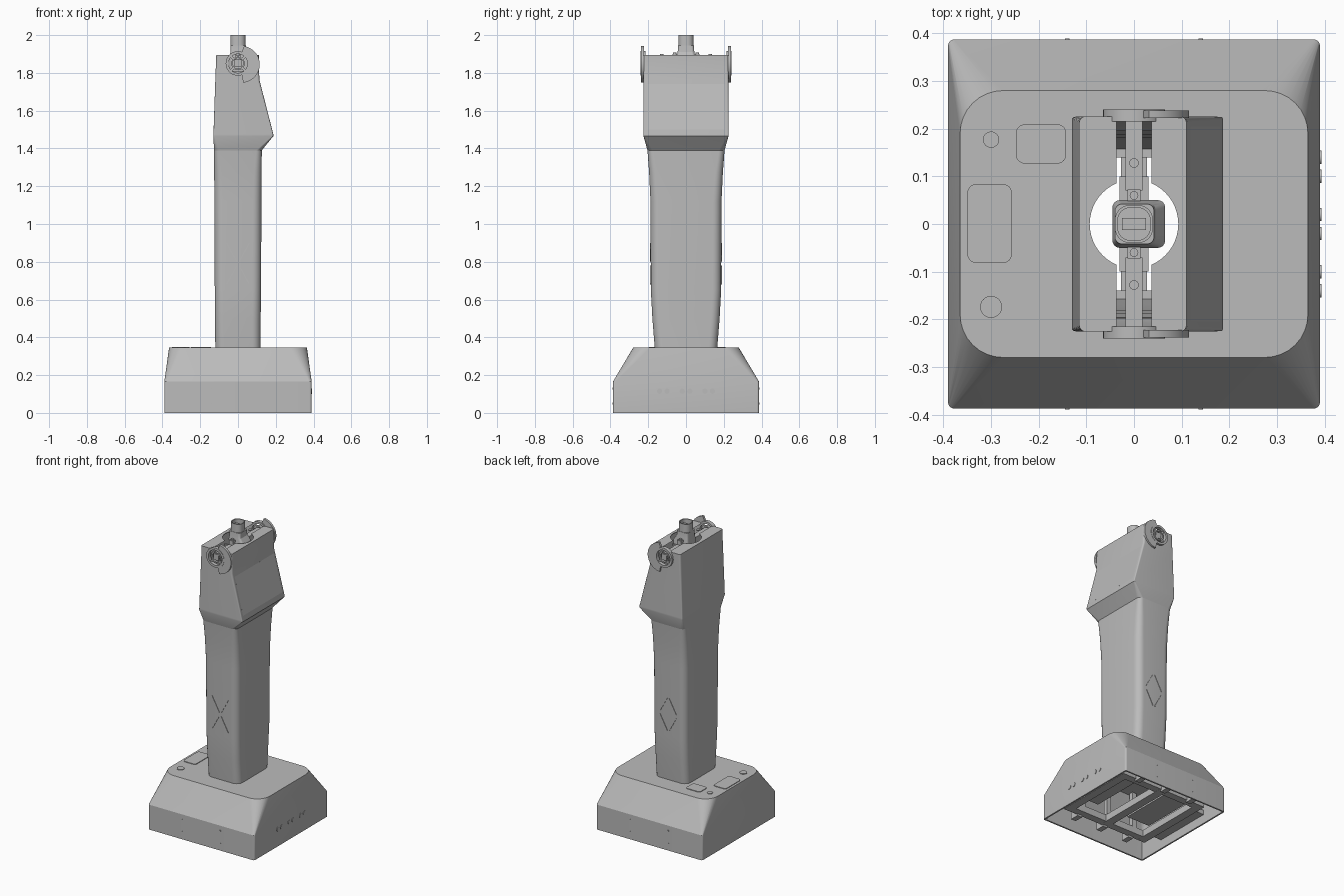
import bpy, bmesh, math
from mathutils import Vector, Matrix

if "Cube" in bpy.data.objects:
    bpy.data.objects.remove(bpy.data.objects["Cube"], do_unlink=True)

grey = bpy.data.materials.new("plain_grey")
grey.use_nodes = True
grey.diffuse_color = (0.5, 0.5, 0.5, 1)
grey.node_tree.nodes["Principled BSDF"].inputs["Base Color"].default_value = (0.5, 0.5, 0.5, 1)


def make(name, bm):
    bmesh.ops.recalc_face_normals(bm, faces=bm.faces)
    mesh = bpy.data.meshes.new(name)
    bm.to_mesh(mesh)
    bm.free()
    mesh.materials.append(grey)
    ob = bpy.data.objects.new(name, mesh)
    bpy.context.collection.objects.link(ob)
    return ob


def activate(ob):
    bpy.ops.object.select_all(action="DESELECT")
    ob.select_set(True)
    bpy.context.view_layer.objects.active = ob


def smooth(ob):
    activate(ob)
    bpy.ops.object.shade_smooth_by_angle(angle=math.radians(25))
    return ob


def ring(x0, x1, hy, r, z, n=8):
    """Rounded rectangle outline at height z."""
    corners = [(x1 - r, hy - r), (x0 + r, hy - r), (x0 + r, r - hy), (x1 - r, r - hy)]
    pts = []
    for q, (cx, cy) in enumerate(corners):
        for i in range(n + 1):
            a = math.pi / 2 * (q + i / n)
            pts.append((cx + r * math.cos(a), cy + r * math.sin(a), z))
    return pts


def loft(name, sections, cap_top=False, cap_bottom=False, wall=0):
    bm = bmesh.new()
    rows = [[bm.verts.new(p) for p in ring(*s)] for s in sections]
    n = len(rows[0])
    for a, b in zip(rows, rows[1:]):
        for i in range(n):
            bm.faces.new((a[i], a[(i + 1) % n], b[(i + 1) % n], b[i]))
    if cap_top:
        bm.faces.new(rows[-1])
    if cap_bottom:
        bm.faces.new(rows[0])
    ob = make(name, bm)
    if wall:
        mod = ob.modifiers.new("wall", "SOLIDIFY")
        mod.thickness, mod.offset = wall, -1
        activate(ob)
        bpy.ops.object.modifier_apply(modifier="wall")
    return ob


def box(name, centre, size, rot_y=0):
    bm = bmesh.new()
    m = Matrix.Translation(centre) @ Matrix.Rotation(rot_y, 4, "Y") @ Matrix.Diagonal((*size, 1))
    bmesh.ops.create_cube(bm, size=1, matrix=m)
    return make(name, bm)


def cylinder(name, centre, r, depth, axis="Z", n=32):
    bm = bmesh.new()
    rot = {"Z": Matrix(), "X": Matrix.Rotation(math.pi / 2, 4, "Y"),
           "Y": Matrix.Rotation(math.pi / 2, 4, "X")}[axis]
    bmesh.ops.create_cone(bm, cap_ends=True, segments=n, radius1=r, radius2=r, depth=depth,
                          matrix=Matrix.Translation(centre) @ rot)
    return smooth(make(name, bm))


def prism(name, outer, inner, y0, y1, closed):
    """Band between two outlines in the xz plane, extruded along y."""
    bm = bmesh.new()
    grid = [[bm.verts.new((x, y, z)) for x, z in pts]
            for pts, y in ((outer, y0), (outer, y1), (inner, y1), (inner, y0))]
    n = len(outer)
    for k in range(4):
        a, b = grid[k], grid[(k + 1) % 4]
        for i in range(n if closed else n - 1):
            j = (i + 1) % n
            bm.faces.new((a[i], a[j], b[j], b[i]))
    if not closed:
        for i in (0, n - 1):
            bm.faces.new([g[i] for g in grid])
    return smooth(make(name, bm))


def arc(cx, cz, r, a0, a1, n):
    angles = [math.radians(a0 + (a1 - a0) * i / (n - 1)) for i in range(n)]
    return [(cx + r * math.cos(a), cz + r * math.sin(a)) for a in angles]


def cut(ob, cutter):
    mod = ob.modifiers.new("cut", "BOOLEAN")
    mod.operation, mod.solver, mod.object = "DIFFERENCE", "EXACT", cutter
    activate(ob)
    bpy.ops.object.modifier_apply(modifier="cut")
    bpy.data.objects.remove(cutter, do_unlink=True)


# Base housing, hollow and open underneath
base = loft("base_housing", [(-0.39, 0.39, 0.387, 0.012, 0), (-0.39, 0.39, 0.387, 0.012, 0.165),
                             (-0.365, 0.365, 0.28, 0.09, 0.345)], cap_top=True, wall=0.01)
cut(base, box("base_cutter", (0, 0, 0.34), (0.2, 0.28, 0.1)))
smooth(base)

# Hollow column
smooth(loft("column", [(-0.12, 0.12, 0.165, 0.045, 0.34), (-0.122, 0.12, 0.178, 0.045, 0.5),
                       (-0.123, 0.122, 0.186, 0.045, 0.65), (-0.125, 0.124, 0.188, 0.045, 1.12),
                       (-0.126, 0.125, 0.195, 0.04, 1.27),
                       (-0.127, 0.126, 0.204, 0.03, 1.39)], wall=0.008))

# Head with a sloped right face, open at the top and both sides
head = loft("head", [(-0.127, 0.126, 0.204, 0.03, 1.39), (-0.13, 0.187, 0.225, 0.006, 1.465),
                     (-0.13, 0.187, 0.225, 0.006, 1.475), (-0.12, 0.113, 0.226, 0.012, 1.765),
                     (-0.115, 0.11, 0.226, 0.014, 1.895)], cap_top=True, wall=0.006)
cut(head, cylinder("top_cutter", (0, 0, 1.9), 0.093, 0.06, n=48))
cut(head, cylinder("side_cutter", (0, 0, 1.85), 0.058, 0.6, "Y", 40))
smooth(head)
box("sloped_face_panel", (0.148, 0, 1.62), (0.004, 0.41, 0.25), -math.atan2(0.074, 0.29))

# Pivot rings, spokes and crescent hooks on both sides of the head
for side, s in (("front", -1), ("back", 1)):
    prism(side + "_pivot_ring", arc(0, 1.85, 0.065, 0, 350, 36), arc(0, 1.85, 0.05, 0, 350, 36),
          s * 0.215, s * 0.24, True)
    prism(side + "_pivot_inner_ring", arc(0, 1.85, 0.036, 0, 350, 36),
          arc(0, 1.85, 0.028, 0, 350, 36), s * 0.215, s * 0.235, True)
    for k in range(4):
        a = math.radians(45 + 90 * k)
        box(side + "_pivot_spoke", (0.043 * math.cos(a), s * 0.226, 1.85 + 0.043 * math.sin(a)),
            (0.022, 0.014, 0.012), -a)
    prism(side + "_crescent_hook", arc(0.018, 1.845, 0.097, 82, -84, 24),
          arc(0, 1.85, 0.062, 72, -72, 24), s * 0.222, s * 0.238, False)
    box(side + "_axle", (0, s * 0.15, 1.85), (0.036, 0.16, 0.04))
    cylinder(side + "_top_screw", (0, s * 0.128, 1.895), 0.01, 0.008, n=16)

# Sensor mount and tube in the top opening
box("mount_crossbar", (0, 0, 1.8), (0.06, 0.2, 0.02))
smooth(loft("mount_block", [(-0.045, 0.065, 0.05, 0.015, 1.81), (-0.045, 0.065, 0.05, 0.015, 1.88),
                            (-0.04, 0.045, 0.044, 0.015, 1.91), (-0.04, 0.042, 0.042, 0.015, 1.945)],
            cap_top=True, cap_bottom=True))
smooth(loft("sensor_tube", [(-0.04, 0.04, 0.04, 0.032, 1.94), (-0.04, 0.04, 0.04, 0.032, 2.0)],
            wall=0.006))
box("sensor_core", (0, 0, 1.96), (0.05, 0.026, 0.04))
for s in (-1, 1):
    box("mount_ear", (0, s * 0.06, 1.87), (0.028, 0.024, 0.06))
    cylinder("mount_screw", (0, s * 0.06, 1.903), 0.009, 0.008, n=16)

# Panels and caps on top of the base
for x, y, w, d in ((-0.195, 0.168, 0.105, 0.082), (-0.303, 0.001, 0.093, 0.165)):
    smooth(loft("top_panel", [(-w / 2, w / 2, d / 2, 0.018, 0.344), (-w / 2, w / 2, d / 2, 0.018, 0.349)],
                cap_top=True)).location = (x, y, 0)
for y, r in ((0.177, 0.017), (-0.174, 0.023)):
    cylinder("top_button", (-0.3, y, 0.346), r, 0.006)

# Round ports on the right side and screw dots on front and back
for y in (-0.1, 0.02, 0.14):
    for dy in (0, -0.04):
        cylinder("side_port", (0.39, y + dy, 0.115), 0.014, 0.006, "X", 20)
for s in (-1, 1):
    for x in (-0.14, 0.14):
        for z in (0.05, 0.13):
            cylinder("base_screw", (x, s * 0.387, z), 0.005, 0.004, "Y", 12)

# Chevron trim on the column: crossed on the front, diamond on the back
for sx in (-1, 1):
    for sz in (-1, 1):
        for s, turn in ((-1, 1), (1, -1)):
            box("column_chevron", (sx * 0.033, s * 0.187, 0.79 + sz * 0.06),
                (0.004, 0.005, 0.11), turn * sx * sz * 0.5)

# Frame and brackets under the base
for x in (-0.29, 0, 0.29):
    box("frame_rail", (x, 0, 0.075), (0.055, 0.56, 0.045))
for s in (-1, 1):
    box("frame_end_rail", (0, s * 0.255, 0.075), (0.63, 0.05, 0.044))
    box("frame_wall_bracket", (s * 0.345, 0, 0.075), (0.08, 0.4, 0.03))
    for x in (-0.2, 0, 0.2):
        box("frame_foot", (x, s * 0.3, 0.07), (0.035, 0.06, 0.06))
        box("frame_post", (x, s * 0.25, 0.21), (0.03, 0.03, 0.26))
    box("inner_plate", (s * 0.2, 0, 0.13), (0.17, 0.4, 0.015))
